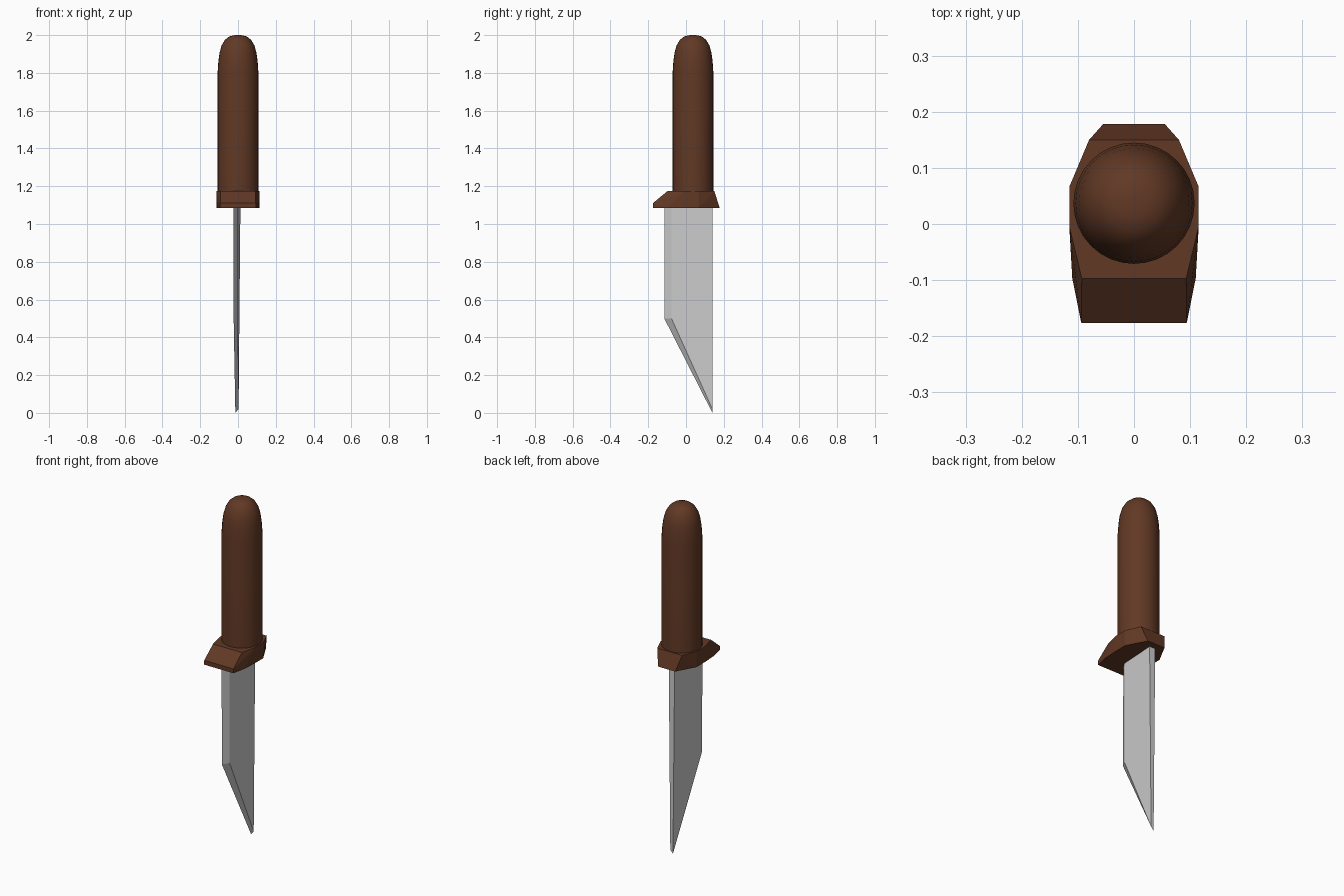
import bpy, bmesh, math

if "Cube" in bpy.data.objects:
    bpy.data.objects.remove(bpy.data.objects["Cube"])

brown = bpy.data.materials.new("brown_wood")
brown.diffuse_color = (0.12, 0.04, 0.018, 1)
brown.use_nodes = True
brown.node_tree.nodes["Principled BSDF"].inputs["Base Color"].default_value = brown.diffuse_color


def finish(bm, name, mat=None):
    bmesh.ops.recalc_face_normals(bm, faces=bm.faces)
    me = bpy.data.meshes.new(name)
    bm.to_mesh(me)
    bm.free()
    ob = bpy.data.objects.new(name, me)
    bpy.context.collection.objects.link(ob)
    if mat:
        me.materials.append(mat)
    return ob


def hull(points, name, mat=None):
    """Faceted convex part from its corner points."""
    bm = bmesh.new()
    for p in points:
        bm.verts.new(p)
    bmesh.ops.convex_hull(bm, input=bm.verts)
    bmesh.ops.dissolve_limit(bm, angle_limit=math.radians(2),
                             verts=bm.verts, edges=bm.edges)
    return finish(bm, name, mat)


# Handle: round grip with a domed end
profile = [(0.108, 1.15), (0.108, 1.80), (0.104, 1.86), (0.098, 1.905),
           (0.087, 1.945), (0.069, 1.975), (0.048, 1.992), (0.025, 1.999), (0, 2.0)]
bm = bmesh.new()
vs = [bm.verts.new((r, 0.037, z)) for r, z in profile]
edges = [bm.edges.new(pair) for pair in zip(vs, vs[1:])]
bmesh.ops.spin(bm, geom=vs + edges, cent=(0, 0.037, 0), axis=(0, 0, 1),
               angle=math.tau, steps=32)
bmesh.ops.remove_doubles(bm, verts=bm.verts, dist=0.0005)
bmesh.ops.holes_fill(bm, edges=[e for e in bm.edges if e.is_boundary], sides=0)
handle = finish(bm, "handle", brown)
bpy.context.view_layer.objects.active = handle
handle.select_set(True)
bpy.ops.object.shade_smooth_by_angle(angle=math.radians(35))

# Guard: faceted block, mirrored across x
half = [(0.080, 0.150, 1.175), (0.115, 0.067, 1.175), (0.115, -0.005, 1.175),
        (0.093, -0.097, 1.175), (0.055, 0.178, 1.085), (0.115, 0.067, 1.085),
        (0.115, -0.010, 1.085), (0.110, -0.097, 1.085),
        (0.094, -0.176, 1.085), (0.094, -0.176, 1.110)]
hull([(s * x, y, z) for x, y, z in half for s in (1, -1)], "guard", brown)

# Blade: single-bevel cutting edge, slanted point, flat spine
blade = [(-0.025, -0.115, 1.12), (0.000, -0.077, 1.12),
         (0.013, 0.140, 1.12), (-0.025, 0.140, 1.12),
         (-0.023, -0.115, 0.50), (0.000, -0.077, 0.50),
         (-0.014, 0.140, 0.0), (0.003, 0.140, 0.02)]
bm = bmesh.new()
v = [bm.verts.new(p) for p in blade]
for f in [(0, 1, 2, 3), (0, 1, 5, 4), (1, 2, 7, 5), (2, 3, 6, 7), (3, 0, 4, 6), (4, 5, 7, 6)]:
    bm.faces.new([v[i] for i in f])
finish(bm, "blade")
